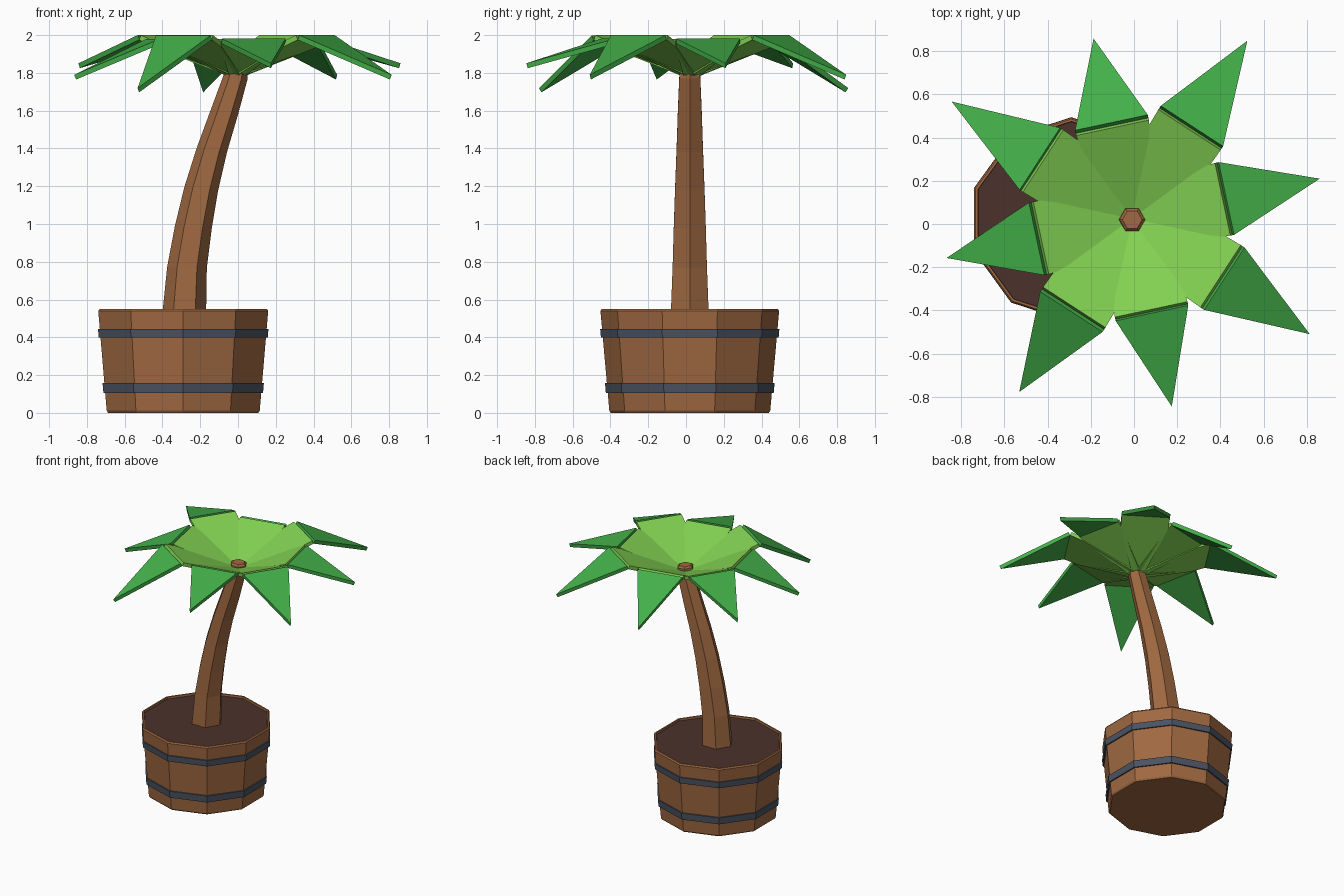
import bpy, bmesh, math
from mathutils import Vector

if "Cube" in bpy.data.objects:
    bpy.data.objects.remove(bpy.data.objects["Cube"])


def material(name, rgb):
    m = bpy.data.materials.new(name)
    m.diffuse_color = (*rgb, 1)
    m.use_nodes = True
    m.node_tree.nodes["Principled BSDF"].inputs["Base Color"].default_value = m.diffuse_color
    return m


WOOD = material("brown_wood", (0.352, 0.141, 0.053))
SOIL = material("dark_soil", (0.070, 0.031, 0.025))
IRON = material("slate_iron", (0.070, 0.087, 0.122))
LIGHT = material("light_green", (0.223, 0.640, 0.085))
GREEN = material("leaf_green", (0.056, 0.430, 0.066))


def add_object(name, bm, mat):
    bmesh.ops.recalc_face_normals(bm, faces=bm.faces)
    me = bpy.data.meshes.new(name)
    bm.to_mesh(me)
    bm.free()
    me.materials.append(mat)
    ob = bpy.data.objects.new(name, me)
    bpy.context.collection.objects.link(ob)
    return ob


def loft(name, rings, sides, phase, mat, closed=False):
    """Skin polygon rings given as (x, y, z, radius, tilt)."""
    bm = bmesh.new()
    loops = []
    for x, y, z, r, tilt in rings:
        loop = []
        for i in range(sides):
            a = phase + math.tau * i / sides
            px = r * math.cos(a)
            loop.append(bm.verts.new((x + px * math.cos(tilt),
                                      y + r * math.sin(a),
                                      z - px * math.sin(tilt))))
        loops.append(loop)
    pairs = list(zip(loops, loops[1:]))
    if closed:
        pairs.append((loops[-1], loops[0]))
    for lo, hi in pairs:
        for i in range(sides):
            j = (i + 1) % sides
            bm.faces.new((lo[i], lo[j], hi[j], hi[i]))
    if not closed:
        bm.faces.new(loops[0])
        bm.faces.new(loops[-1])
    return add_object(name, bm, mat)


# Ten-sided tub with chamfered rims and a recessed top
PX, PY = -0.29, 0.02
PHASE = math.radians(18)


def tub(name, profile, mat, closed=False):
    return loft(name, [(PX, PY, z, r, 0) for r, z in profile], 10, PHASE, mat, closed)


def wall(z):
    return 0.426 + (z - 0.012) * 0.089


tub("tub", [(0.418, 0), (0.426, 0.012), (0.473, 0.54), (0.466, 0.55),
            (0.455, 0.55), (0.452, 0.525)], WOOD)
tub("soil", [(0.445, 0.50), (0.455, 0.535)], SOIL)

# Iron hoops
for name, z0, z1 in (("lower_hoop", 0.105, 0.157), ("upper_hoop", 0.398, 0.445)):
    tub(name, [(wall(z0) - 0.01, z0), (wall(z0) + 0.010, z0),
               (wall(z1) + 0.010, z1), (wall(z1) - 0.01, z1)], IRON, True)

# Curved six-sided trunk, its chamfered end poking through the crown
TRUNK = [(-0.285, 0.52, 0.116, 0), (-0.27, 0.77, 0.105, 0.03),
         (-0.237, 0.98, 0.098, 0.06), (-0.195, 1.185, 0.090, 0.1),
         (-0.139, 1.39, 0.081, 0.14), (-0.071, 1.595, 0.073, 0.19),
         (-0.012, 1.78, 0.064, 0.2), (-0.008, 1.835, 0.060, 0.08),
         (-0.008, 1.848, 0.046, 0.05)]
loft("trunk", [(x, 0.02, z, r, t) for x, z, r, t in TRUNK], 6, 0, WOOD)

# Crown of eight folded leaves, alternating short and long
CX, CY, THICK, HALF = -0.01, 0.025, 0.027, 0.172


def plate(name, outline, slope, angle, mat):
    """Flat slab; outline holds (radius, side, z) of the underside."""
    bm = bmesh.new()
    out, side = Vector((math.cos(angle), math.sin(angle), 0)), \
        Vector((-math.sin(angle), math.cos(angle), 0))
    up = (Vector((0, 0, 1)) - out * slope).normalized() * THICK
    low = [Vector((CX, CY, z)) + out * r + side * s for r, s, z in outline]
    a = [bm.verts.new(p) for p in low]
    b = [bm.verts.new(p + up) for p in low]
    bm.faces.new(a)
    bm.faces.new(b)
    n = len(a)
    for i in range(n):
        j = (i + 1) % n
        bm.faces.new((a[i], a[j], b[j], b[i]))
    return add_object(name, bm, mat)


DROOP = [(0.882, 1.825), (0.866, 1.765), (0.838, 1.697)]
for i in range(8):
    angle = math.radians(12 + 45 * i)
    long = i % 2
    fold, fold_z = (0.50, 1.975) if long else (0.44, 1.955)
    tip, tip_z = DROOP[i % 3]
    tip += 0.105 * long

    # inner half rises from the trunk
    r0, z0 = 0.03, 1.785
    rise = (fold_z - z0) / (fold - r0)
    rows = [(r0, 0.045), (0.40, 0.168), (fold, HALF)]
    edge = [(r, s, z0 + rise * (r - r0)) for r, s in rows]
    outline = edge + [(r, -s, z) for r, s, z in reversed(edge)]
    plate(f"inner_leaf_{i + 1}", outline, rise, angle, LIGHT)

    # outer half droops to a point
    fall = (tip_z - fold_z) / (tip - fold)
    plate(f"leaf_tip_{i + 1}", [(fold, HALF, fold_z), (fold, -HALF, fold_z),
                                (tip, 0, tip_z)], fall, angle, GREEN)
